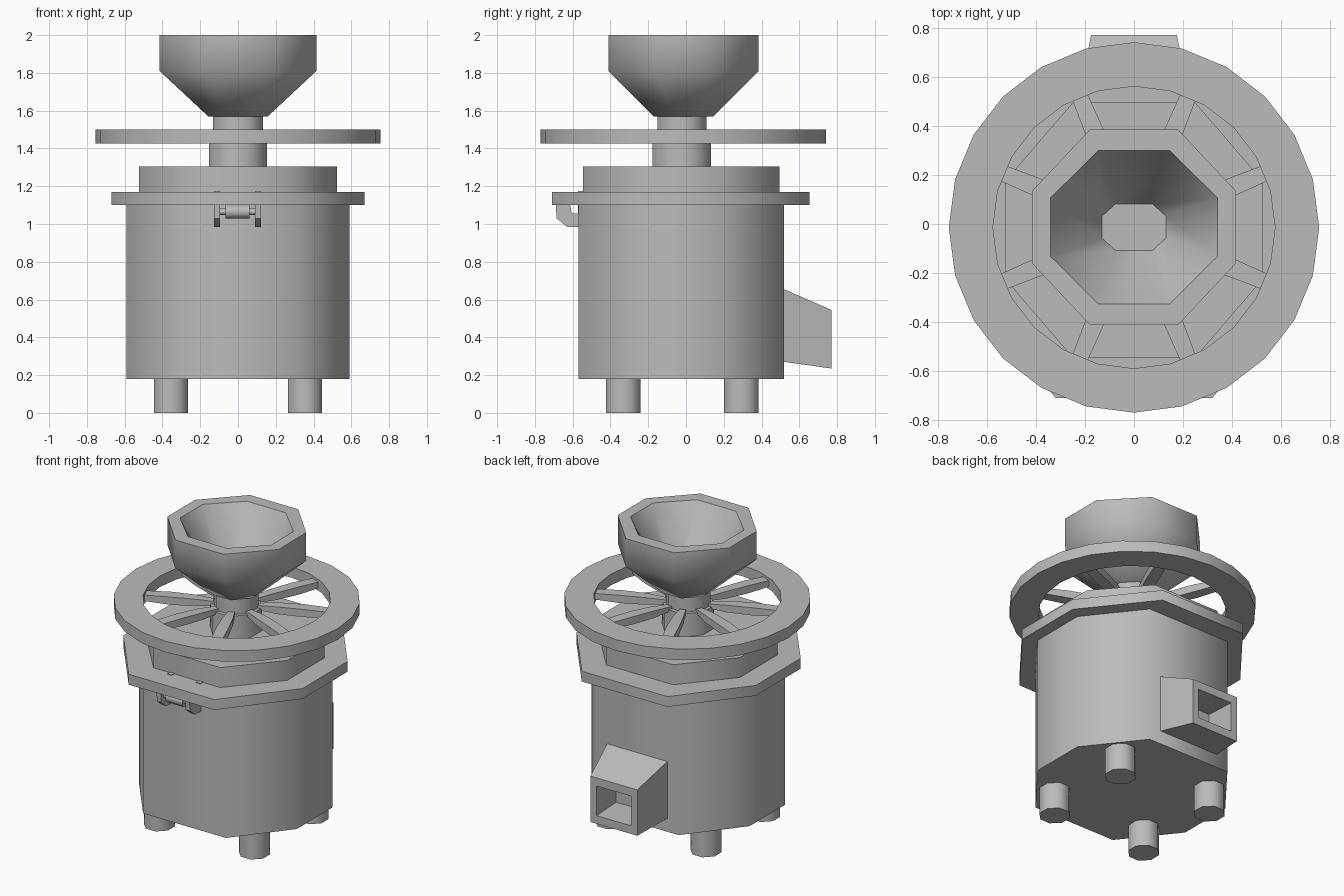
import bpy
import math

if "Cube" in bpy.data.objects:
    bpy.data.objects.remove(bpy.data.objects["Cube"])

CY = -0.022  # shared vertical axis of the mill in y

gray = bpy.data.materials.new("cast_metal_gray")
gray.diffuse_color = (0.5, 0.5, 0.5, 1)
gray.use_nodes = True
gray.node_tree.nodes["Principled BSDF"].inputs["Base Color"].default_value = gray.diffuse_color


def make(name, verts, faces, angle=55):
    me = bpy.data.meshes.new(name)
    me.from_pydata(verts, [], faces)
    me.materials.append(gray)
    ob = bpy.data.objects.new(name, me)
    bpy.context.collection.objects.link(ob)
    bpy.ops.object.select_all(action='DESELECT')
    ob.select_set(True)
    bpy.context.view_layer.objects.active = ob
    bpy.ops.object.mode_set(mode='EDIT')
    bpy.ops.mesh.select_all(action='SELECT')
    bpy.ops.mesh.normals_make_consistent(inside=False)
    bpy.ops.object.mode_set(mode='OBJECT')
    bpy.ops.object.shade_smooth_by_angle(angle=math.radians(angle))
    return ob


def loft(name, rings, closed=False, angle=55):
    """Bridge rings of equal length; cap the ends, or join last to first."""
    n = len(rings[0])
    verts = [p for r in rings for p in r]
    faces = []
    m = len(rings)
    for i in range(m if closed else m - 1):
        j = (i + 1) % m
        for k in range(n):
            l = (k + 1) % n
            faces.append((i * n + k, i * n + l, j * n + l, j * n + k))
    if not closed:
        faces.append(tuple(range(n))[::-1])
        faces.append(tuple(range((m - 1) * n, m * n)))
    return make(name, verts, faces, angle)


def octagon(z, X, Y, a=None, b=None, cx=0, cy=CY):
    """Octagon with flats on the axes; a, b are the half lengths of the flats."""
    a = X * 0.43 if a is None else a
    b = Y * 0.38 if b is None else b
    pts = [(X, -b), (X, b), (a, Y), (-a, Y), (-X, b), (-X, -b), (-a, -Y), (a, -Y)]
    return [(cx + x, cy + y, z) for x, y in pts]


def circle(z, r, n=24, cy=-0.014):
    return [(r * math.cos(2 * math.pi * k / n), cy + r * math.sin(2 * math.pi * k / n), z)
            for k in range(n)]


def bar_x(name, r, x0, x1, y, z):
    ring = [(y + r * math.cos(math.pi * (k + .5) / 4), z + r * math.sin(math.pi * (k + .5) / 4))
            for k in range(8)]
    return loft(name, [[(x, p, q) for p, q in ring] for x in (x0, x1)])


# Main drum, lid flange and raised lid
loft("drum", [octagon(z, .59, .545, .31, .19, cy=-.025) for z in (.18, 1.11)])
loft("lid_flange", [octagon(z, .67, .682, .32, .24, cy=-.027) for z in (1.10, 1.17)])
loft("raised_lid", [octagon(z, .525, .52, .25, .2, cy=-.025) for z in (1.165, 1.305)])

# Legs
for sx in (-1, 1):
    for y in (-.332, .293):
        loft("leg", [octagon(z, .09, .092, .037, .038, cx=.355 * sx, cy=y) for z in (0, .19)])

# Stepped shaft
loft("shaft", [octagon(1.30, .153, .155), octagon(1.46, .153, .155),
               octagon(1.46, .133, .13), octagon(1.58, .133, .13)])

# Hopper with sloped hollow
HY = -.013
loft("hopper", [octagon(1.57, .158, .158, cy=HY), octagon(1.81, .415, .398, .18, .148, cy=HY),
                octagon(2.0, .415, .398, .18, .148, cy=HY),
                octagon(2.0, .34, .313, .145, .12, cy=HY),
                octagon(1.62, .13, .095, .075, .045, cy=HY)])

# Flywheel rim
loft("flywheel_rim", [circle(1.425, .755), circle(1.50, .755),
                      circle(1.50, .575), circle(1.425, .575)], closed=True)

# Flywheel spokes: leaf shaped, flat topped
for i in range(8):
    t = math.pi * (i + .5) / 4
    c, s = math.cos(t), math.sin(t)
    rings = []
    for r, w, h in ((.12, .018, .014), (.26, .033, .024), (.42, .038, .026), (.585, .033, .02)):
        rings.append([(r * c - u * s, -.014 + r * s + u * c, 1.462 + v)
                      for u, v in ((-w, -h), (w, -h), (w, h), (-w, h))])
    loft("spoke", rings, angle=40)


# Hollow discharge spout on the back
def frame(y, x, z0, z1):
    return [(-x, y, z0), (x, y, z0), (x, y, z1), (-x, y, z1)]


loft("discharge_spout", [frame(.50, .228, .273, .663), frame(.77, .175, .235, .545),
                         frame(.77, .13, .29, .49), frame(.56, .13, .30, .50)], angle=40)

# Hinge hooks and pin on the front
hook = [(-.69, 1.11), (-.685, 1.03), (-.63, .985), (-.545, .985), (-.545, 1.174),
        (-.573, 1.174), (-.573, 1.055), (-.605, 1.055), (-.615, 1.11)]
for x in (-.11, .105):
    loft("hinge_hook", [[(x + d, y, z) for y, z in hook] for d in (-.016, .016)], angle=40)
bar_x("hinge_barrel", .038, -.065, .06, -.645, 1.065)
bar_x("hinge_pin", .018, -.1, .095, -.645, 1.065)
